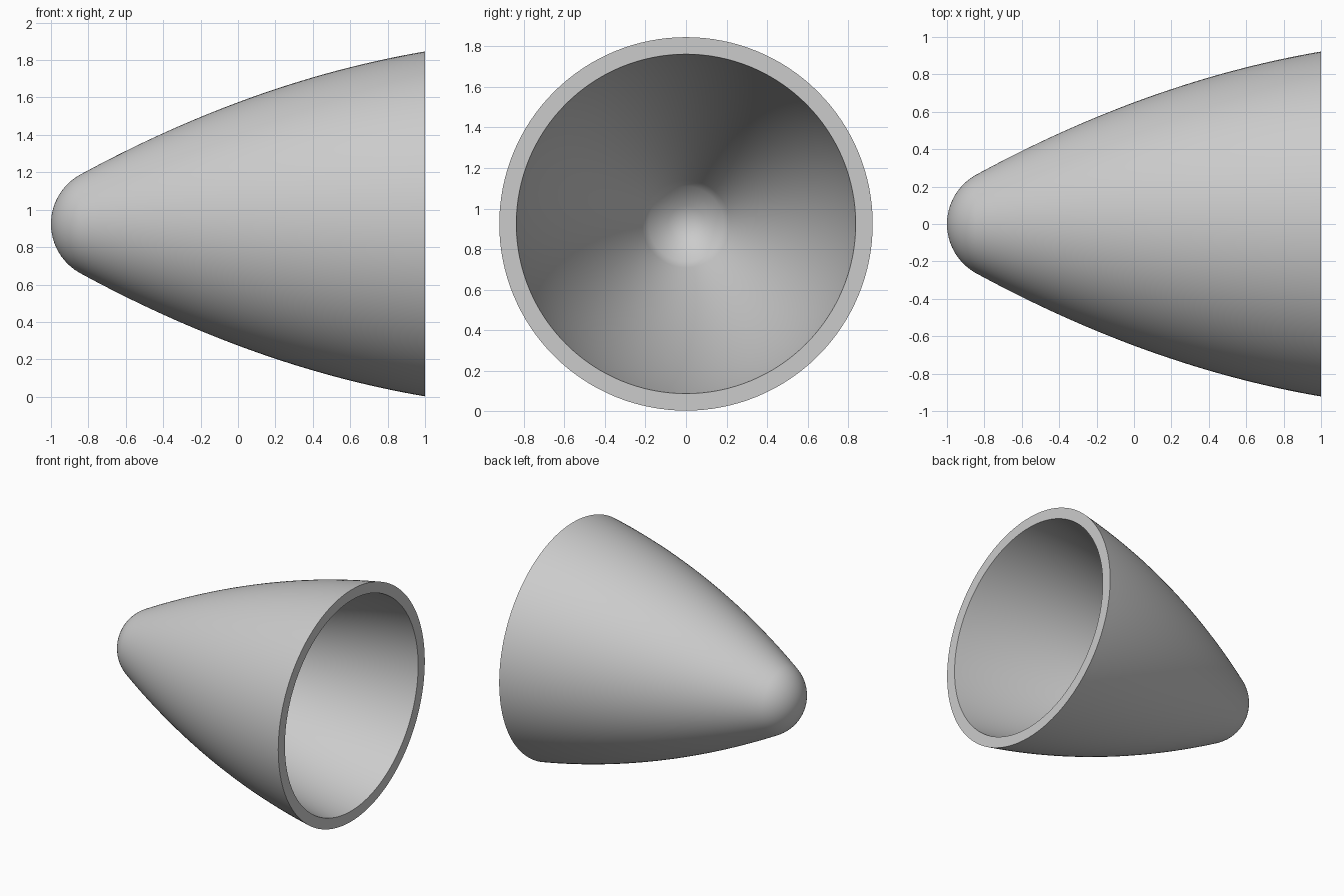
import bpy, bmesh, math

if "Cube" in bpy.data.objects:
    bpy.data.objects.remove(bpy.data.objects["Cube"])

CZ = 0.924          # height of the axis
SEG = 128

grey = bpy.data.materials.new("light grey")
grey.diffuse_color = (0.6, 0.6, 0.6, 1)
grey.use_nodes = True
grey.node_tree.nodes["Principled BSDF"].inputs["Base Color"].default_value = grey.diffuse_color


def arc(x0, r0, x1, r1, sag, n):
    """Bowed line from (x0, r0) to (x1, r1)."""
    pts = []
    for i in range(n + 1):
        t = i / n
        pts.append((x0 + (x1 - x0) * t, r0 + (r1 - r0) * t + 4 * sag * t * (1 - t)))
    return pts


# Outer skin: spherical tip blending into an ogive flank
R = 0.30
tip = [(-1 + R - R * math.cos(math.radians(a)), R * math.sin(math.radians(a)))
       for a in range(0, 60, 5)]
outer = tip + arc(-0.85, 0.26, 1.0, 0.922, 0.0866, 32)

# Inner skin: wall offset, closing to a shallow point
inner = [(-0.92, 0.0), (-0.875, 0.09)] + arc(-0.815, 0.185, 1.0, 0.838, 0.0855, 32)

profile = outer + inner[::-1]

# Spin the wall section about the x axis
bm = bmesh.new()
rings = []
for x, r in profile:
    if r < 1e-6:
        rings.append([bm.verts.new((x, 0, CZ))])
    else:
        rings.append([bm.verts.new((x, r * math.cos(2 * math.pi * k / SEG),
                                    CZ + r * math.sin(2 * math.pi * k / SEG)))
                      for k in range(SEG)])
for a, b in zip(rings, rings[1:]):
    for k in range(SEG):
        j = (k + 1) % SEG
        if len(a) == 1:
            bm.faces.new((a[0], b[k], b[j]))
        elif len(b) == 1:
            bm.faces.new((a[k], b[0], a[j]))
        else:
            bm.faces.new((a[k], b[k], b[j], a[j]))
bmesh.ops.recalc_face_normals(bm, faces=bm.faces)
mesh = bpy.data.meshes.new("nose_cone_shell")
bm.to_mesh(mesh)
bm.free()
mesh.materials.append(grey)

shell = bpy.data.objects.new("nose_cone_shell", mesh)
bpy.context.collection.objects.link(shell)
bpy.context.view_layer.objects.active = shell
shell.select_set(True)
bpy.ops.object.shade_smooth_by_angle(angle=math.radians(35))
